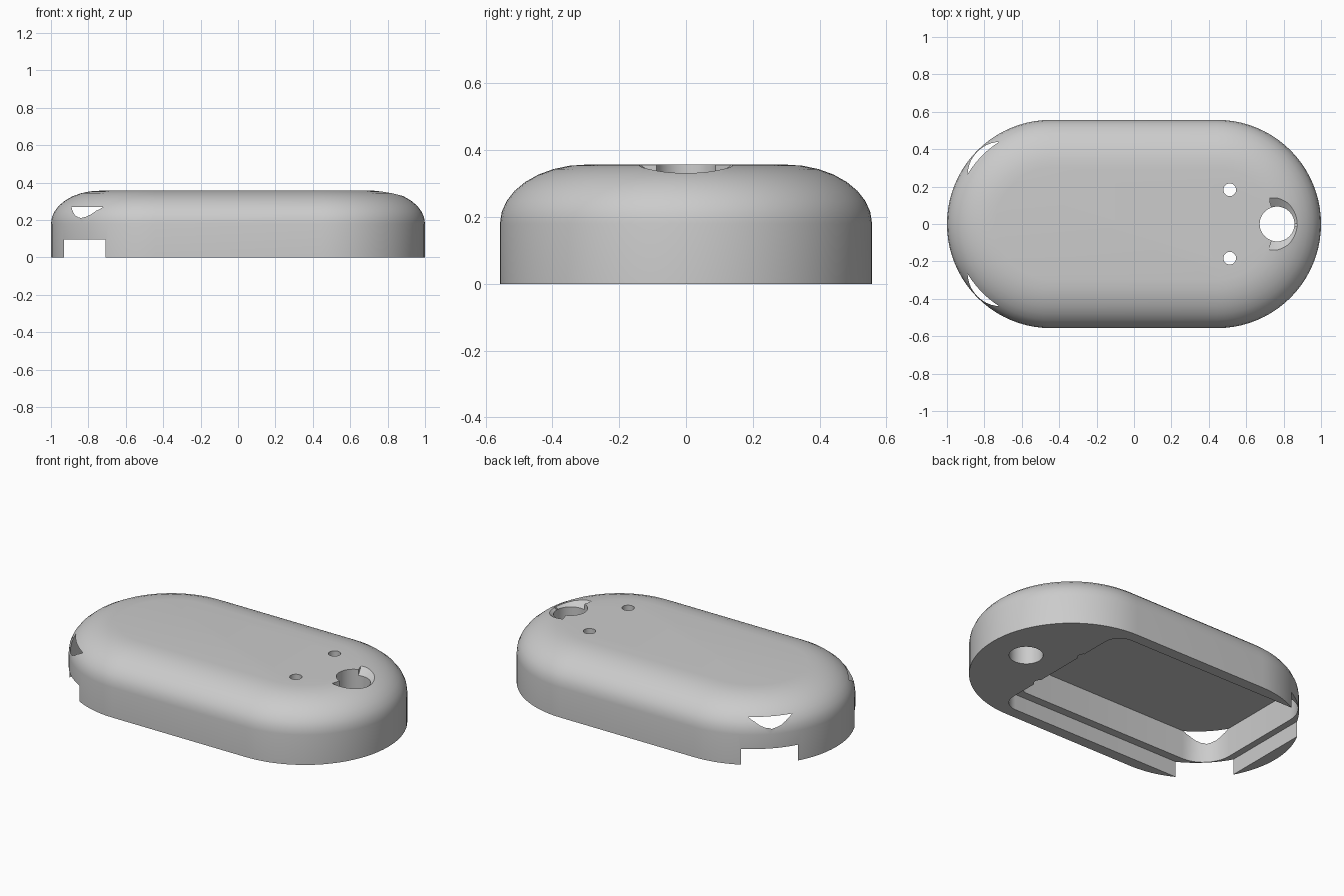
import bpy, bmesh
from math import sin, cos, pi, radians

cube = bpy.data.objects.get("Cube")
if cube:
    bpy.data.objects.remove(cube, do_unlink=True)

grey = bpy.data.materials.new("light_grey_plastic")
grey.use_nodes = True
colour = (0.6, 0.6, 0.6, 1)
grey.diffuse_color = colour
grey.node_tree.nodes["Principled BSDF"].inputs["Base Color"].default_value = colour


def rounded_outline(x0, x1, half_y, r_left, r_right, steps):
    """Rounded rectangle, counter-clockwise from the +x +y corner."""
    corners = [(x1, half_y, r_right, 0), (x0, half_y, r_left, 1),
               (x0, -half_y, r_left, 2), (x1, -half_y, r_right, 3)]
    points = []
    for x, y, r, quarter in corners:
        cx = x - r if x == x1 else x + r
        cy = y - r if y > 0 else y + r
        for i in range(steps + 1):
            a = (quarter + i / steps) * pi / 2
            points.append((cx + r * cos(a), cy + r * sin(a)))
    return points


def loft(name, rings, closed=False):
    """Solid through matching rings of points, capped unless closed on itself."""
    bm = bmesh.new()
    loops = [[bm.verts.new(p) for p in ring] for ring in rings]
    n = len(loops[0])
    for a, b in zip(loops, loops[1:]):
        for i in range(n):
            j = (i + 1) % n
            bm.faces.new((a[i], a[j], b[j], b[i]))
    bm.faces.new(loops[0][::-1])
    bm.faces.new(loops[-1])
    bmesh.ops.remove_doubles(bm, verts=bm.verts, dist=1e-5)
    bmesh.ops.recalc_face_normals(bm, faces=bm.faces)
    mesh = bpy.data.meshes.new(name)
    bm.to_mesh(mesh)
    bm.free()
    obj = bpy.data.objects.new(name, mesh)
    bpy.context.collection.objects.link(obj)
    return obj


def prism(name, outline, z0, z1):
    return loft(name, [[(x, y, z) for x, y in outline] for z in (z0, z1)])


def drill(name, x, y, r, sides):
    circle = [(x + r * cos(2 * pi * i / sides), y + r * sin(2 * pi * i / sides))
              for i in range(sides)]
    return prism(name, circle, -0.2, 0.6)


# Shell: a long rounded outline with a soft elliptical top edge
RADIUS, WALL, HEIGHT, INSET = 0.557, 0.18, 0.357, 0.26
levels = [(0, 0)]
for k in range(9):
    a = k / 8 * pi / 2
    levels.append((INSET * (1 - cos(a)), WALL + (HEIGHT - WALL) * sin(a)))
rings = []
for inset, z in levels:
    r = RADIUS - inset
    rings.append([(x, y, z) for x, y in
                  rounded_outline(inset - 1, 1 - inset, r, r, r, 20)])
shell = loft("shell", rings)
shell.data.materials.append(grey)

# Lower recess and deeper cavity, whose corners break through the skin
cutters = [
    prism("lower_recess", rounded_outline(-0.93, 0.53, 0.49, 0.001, 0.1, 8), -0.1, 0.095),
    prism("inner_cavity", rounded_outline(-0.89, 0.49, 0.44, 0.18, 0.1, 10), -0.08, 0.27),
]

# Cord hole and two screw holes
HOLE_X = 0.765
cutters.append(drill("cord_hole", HOLE_X, 0, 0.093, 48))
for y in (-0.183, 0.183):
    cutters.append(drill("screw_hole", 0.512, y, 0.034, 24))

# Countersink around the outer part of the cord hole
section = [(0.08, 0.313), (0.2, 0.394), (0.2, 0.42), (0.08, 0.42)]
sweep = []
for i in range(33):
    a = radians(-108 + 216 * i / 32)
    sweep.append([(HOLE_X + r * cos(a), r * sin(a), z) for r, z in section])
cutters.append(loft("countersink", sweep))

for cutter in cutters:
    cutter.hide_render = True
    mod = shell.modifiers.new(cutter.name, "BOOLEAN")
    mod.operation = "DIFFERENCE"
    mod.solver = "EXACT"
    mod.object = cutter

# Bake the cuts and remove the cutters
bpy.context.view_layer.update()
graph = bpy.context.evaluated_depsgraph_get()
baked = bpy.data.meshes.new_from_object(shell.evaluated_get(graph))
shell.modifiers.clear()
shell.data = baked
for cutter in cutters:
    bpy.data.objects.remove(cutter, do_unlink=True)
baked.materials.clear()
baked.materials.append(grey)
for face in baked.polygons:
    face.material_index = 0

bpy.ops.object.select_all(action="DESELECT")
shell.select_set(True)
bpy.context.view_layer.objects.active = shell
bpy.ops.object.shade_smooth_by_angle(angle=radians(30))
